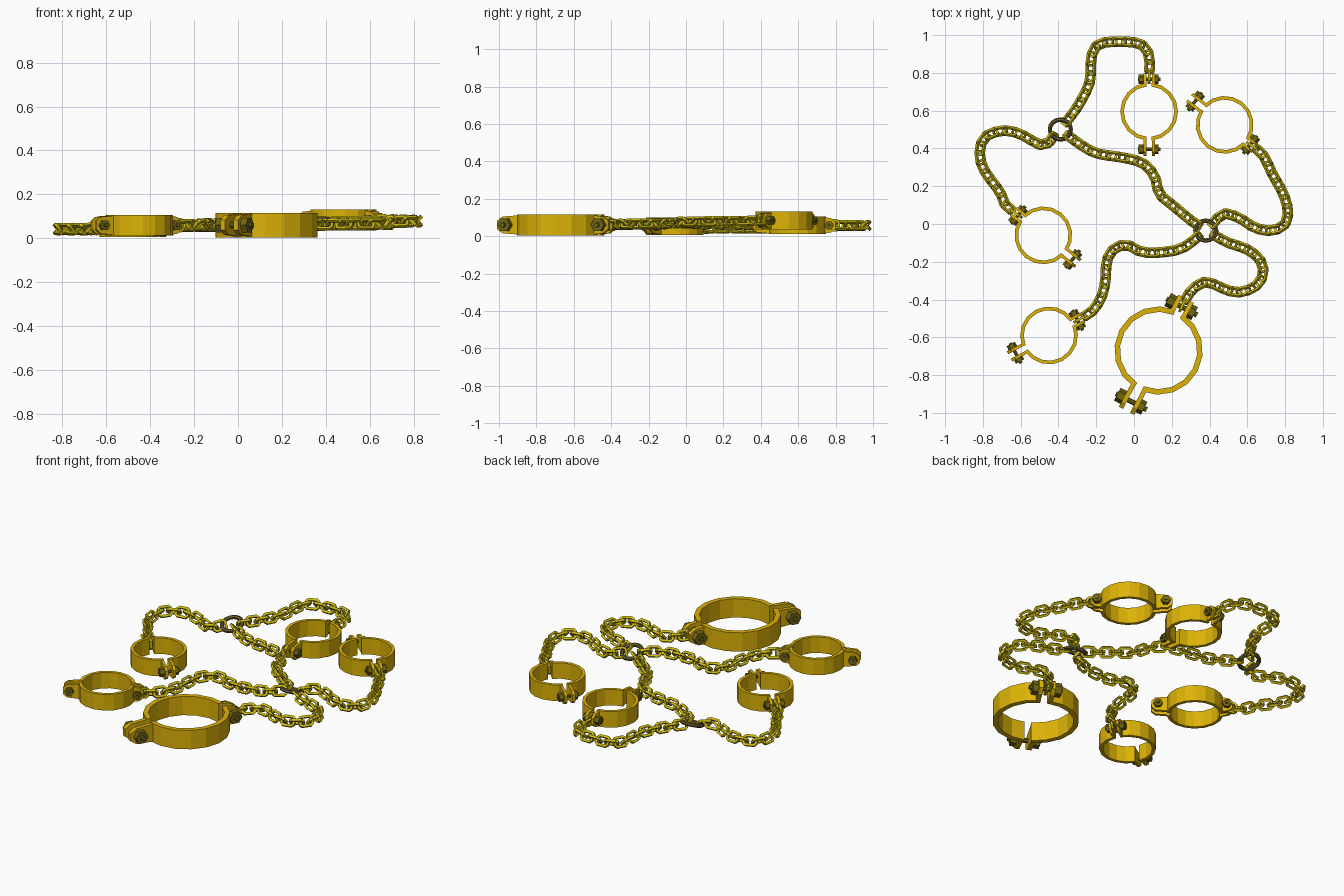
import bpy, bmesh
from math import sin, cos, pi, radians, asin
from mathutils import Vector, Matrix

if "Cube" in bpy.data.objects:
    bpy.data.objects.remove(bpy.data.objects["Cube"])


def material(name, rgb):
    m = bpy.data.materials.new(name)
    m.diffuse_color = (*rgb, 1)
    m.use_nodes = True
    m.node_tree.nodes["Principled BSDF"].inputs["Base Color"].default_value = m.diffuse_color
    return m


GOLD = material("gold", (0.72, 0.45, 0.002))
CHAIN = material("chain_gold", (0.60, 0.48, 0.004))
BOLT = material("dark_bolt", (0.17, 0.135, 0.006))
RING = material("dark_ring", (0.13, 0.10, 0.025))


def loft(bm, sections, closed=False):
    """Skin a list of equal-sized point loops; cap the ends if open."""
    rows = [[bm.verts.new(p) for p in s] for s in sections]
    n = len(rows[0])
    for i in range(len(rows) if closed else len(rows) - 1):
        a, b = rows[i], rows[(i + 1) % len(rows)]
        for j in range(n):
            k = (j + 1) % n
            bm.faces.new((a[j], a[k], b[k], b[j]))
    if not closed:
        bm.faces.new(rows[0][::-1])
        bm.faces.new(rows[-1])


def finish(bm, name, mat, matrix=Matrix()):
    bmesh.ops.recalc_face_normals(bm, faces=bm.faces)
    me = bpy.data.meshes.new(name)
    bm.to_mesh(me)
    bm.free()
    me.materials.append(mat)
    ob = bpy.data.objects.new(name, me)
    ob.matrix_world = matrix
    bpy.context.collection.objects.link(ob)
    return ob


def tube_loop(bm, path, r, sides, matrix=Matrix()):
    """Closed tube around a flat loop of (x, y) points."""
    pts = [Vector((x, y, 0)) for x, y in path]
    up = Vector((0, 0, 1))
    secs = []
    for i, p in enumerate(pts):
        a = (p - pts[i - 1]).normalized()
        b = (pts[(i + 1) % len(pts)] - p).normalized()
        out = (a + b).normalized().cross(up)
        secs.append([matrix @ (p + r * (out * cos(t) + up * sin(t)))
                     for t in (2 * pi * (k + 0.5) / sides for k in range(sides))])
    loft(bm, secs, True)


def polygon_x(x, y, r, n):
    return [(x, y + r * cos(2 * pi * k / n), r * sin(2 * pi * k / n)) for k in range(n)]


# Shackle: two half bands with lugs, clamped by two bolts; +Y is the chain side
def shackle(name, centre, angle, s=1.0, height=0.095):
    mat = Matrix.Translation(centre) @ Matrix.Rotation(radians(angle - 90), 4, 'Z')
    h, gap, ro, ri = height / 2, 0.014 * s, 0.153 * s, 0.134 * s
    bm = bmesh.new()
    a0 = asin(gap / ro)
    secs = []
    for i in range(9):
        t = -pi / 2 + a0 + (pi - 2 * a0) * i / 8
        secs.append([(r * cos(t), r * sin(t), z)
                     for r, z in ((ri, -h), (ro, -h), (ro, h), (ri, h))])
    loft(bm, secs)
    for sign, tip in ((1, 0.203 * s), (-1, 0.236 * s)):
        k = 0.022 * s
        prof = [(0.135 * s, -h * .95), (tip - k, -h * .8), (tip, -h * .4),
                (tip, h * .4), (tip - k, h * .8), (0.135 * s, h * .95)]
        loft(bm, [[(x, sign * y, z) for y, z in prof] for x in (gap, gap + 0.016 * s)])
    half = finish(bm, name + "_band", GOLD, mat)
    half.modifiers.new("other_half", 'MIRROR').use_mirror_merge = False

    bm = bmesh.new()
    for y in (0.171 * s, -0.2 * s):
        loft(bm, [polygon_x(x * s, y, 0.009 * s, 8) for x in (-0.06, 0.06)])
        for x0, x1 in ((-0.055, -0.03), (0.03, 0.05)):
            loft(bm, [polygon_x(x0 * s, y, 0.025 * s, 6), polygon_x(x1 * s, y, 0.025 * s, 6)])
    finish(bm, name + "_bolts", BOLT, mat)
    return mat @ Vector((0, 0.163 * s, 0))       # where the chain hooks in


# Connecting ring
def ring(name, centre, tilt):
    bm = bmesh.new()
    path = [(0.056 * cos(2 * pi * i / 16), 0.056 * sin(2 * pi * i / 16)) for i in range(16)]
    tube_loop(bm, path, 0.012, 6)
    finish(bm, name, RING, Matrix.Translation(centre) @ Matrix.Rotation(tilt, 4, 'X'))
    return Vector(centre)


def spline(pts, steps=16):
    """Smooth curve through the points."""
    p = [2 * pts[0] - pts[1]] + pts + [2 * pts[-1] - pts[-2]]
    out = []
    for i in range(1, len(p) - 2):
        a, b, c, d = p[i - 1:i + 3]
        for k in range(steps):
            t = k / steps
            out.append(0.5 * (2 * b + (c - a) * t + (2 * a - 5 * b + 4 * c - d) * t * t
                              + (3 * b - a - 3 * c + d) * t ** 3))
    return out + [pts[-1]]


LINK = [(.0345, -.017), (.0345, .017), (.024, .026), (-.024, .026),
        (-.0345, .017), (-.0345, -.017), (-.024, -.026), (.024, -.026)]


# Chain: boxy links rolled left and right in turn, spaced along a path
def chain(name, start, mids, end, end_is_ring=False, sag=0.0):
    mids = [Vector((x, y, 0)) for x, y in mids]

    def rim(c, toward):
        d = toward - c
        d.z = 0
        return c + d.normalized() * 0.043
    start = rim(start, mids[0])
    if end_is_ring:
        end = rim(end, mids[-1])
    for i, m in enumerate(mids):
        m.z = start.z + (end.z - start.z) * (i + 1) / (len(mids) + 1) - sag
    pts = spline([start] + mids + [end])
    dist = [0.0]
    for a, b in zip(pts, pts[1:]):
        dist.append(dist[-1] + (b - a).length)
    count = round(dist[-1] / 0.05)

    def at(d):
        i = max(k for k in range(len(pts) - 1) if dist[k] <= max(d, 0))
        return pts[i].lerp(pts[i + 1], (d - dist[i]) / (dist[i + 1] - dist[i]))
    pitch = dist[-1] / count
    bm = bmesh.new()
    for i in range(count):
        a, b = at(i * pitch), at((i + 1) * pitch)
        x = (b - a).normalized()
        y = Vector((0, 0, 1)).cross(x).normalized()
        rot = Matrix((x, y, x.cross(y))).transposed().to_4x4()
        angle = pi / 4 if i % 2 else -pi / 4
        if i == count - 1 and not end_is_ring:
            angle = pi / 2                        # stands upright between the lugs
        tube_loop(bm, LINK, 0.010, 4, Matrix.Translation((a + b) / 2) @ rot
                  @ Matrix.Rotation(angle, 4, 'X'))
    finish(bm, name, CHAIN)


ring_a = ring("back_ring", (-0.39, 0.50, 0.055), 0.35)
ring_b = ring("middle_ring", (0.38, -0.035, 0.07), -0.35)

hook_1 = shackle("back_shackle", (0.08, 0.595, 0.058), 90)
hook_2 = shackle("right_shackle", (0.48, 0.525, 0.083), -38)
hook_3 = shackle("left_shackle", (-0.48, -0.06, 0.053), 141)
hook_4 = shackle("front_left_shackle", (-0.45, -0.59, 0.059), 28)
hook_5 = shackle("large_collar", (0.13, -0.67, 0.060), 62, 1.53, 0.112)

chain("back_chain", ring_a,
      [(-.30, .62), (-.235, .75), (-.225, .89), (-.18, .955), (-.05, .965),
       (.04, .95), (.08, .89)], hook_1)
chain("left_chain", ring_a,
      [(-.48, .415), (-.60, .475), (-.69, .495), (-.79, .46), (-.817, .37),
       (-.79, .28), (-.71, .17), (-.68, .10)], hook_3, sag=0.012)
chain("linking_chain", ring_a,
      [(-.29, .425), (-.20, .375), (-.05, .35), (.05, .32), (.11, .25),
       (.135, .16), (.21, .095), (.30, .02)], ring_b, True)
chain("right_chain", ring_b,
      [(.475, .055), (.56, .03), (.64, -.02), (.73, -.035), (.80, 0),
       (.815, .07), (.79, .16), (.73, .27), (.68, .37)], hook_2)
chain("front_left_chain", ring_b,
      [(.27, -.12), (.19, -.145), (.05, -.15), (-.04, -.11), (-.11, -.135),
       (-.145, -.20), (-.15, -.29), (-.17, -.38), (-.22, -.46)], hook_4)
chain("collar_chain", ring_b,
      [(.50, -.10), (.59, -.13), (.66, -.18), (.685, -.25), (.655, -.32),
       (.57, -.36), (.49, -.35), (.43, -.32), (.36, -.31), (.29, -.37)], hook_5)
